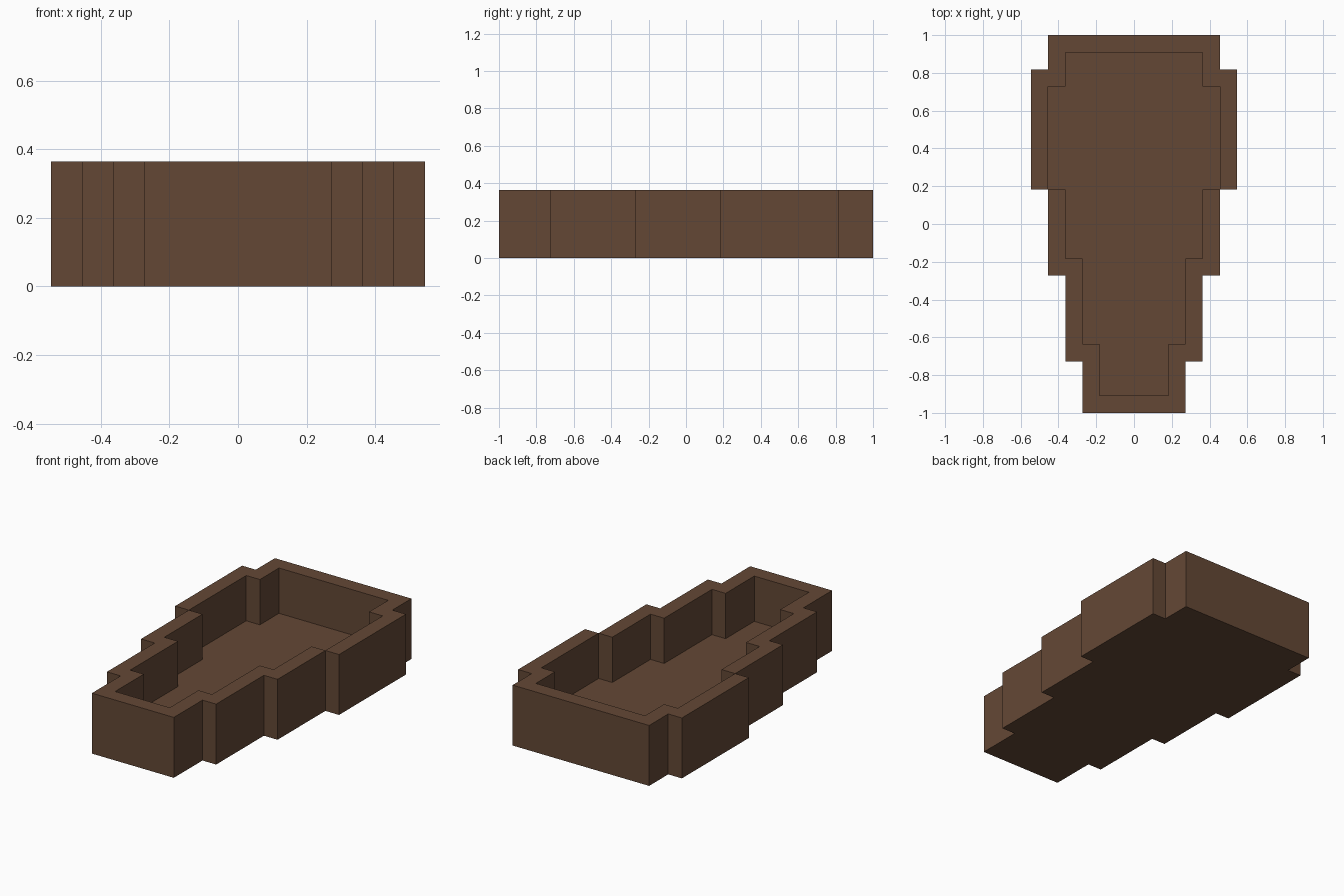
import bpy
import bmesh

cube = bpy.data.objects.get("Cube")
if cube:
    bpy.data.objects.remove(cube, do_unlink=True)

U = 1 / 11            # wall thickness, the module of the stepped plan
HEIGHT, FLOOR = 4 * U, U

# Stepped half outlines in modules, from the front (-y) to the back
OUTER = [(3, -11), (3, -8), (4, -8), (4, -3), (5, -3),
         (5, 2), (6, 2), (6, 9), (5, 9), (5, 11)]
INNER = [(2, -10), (2, -7), (3, -7), (3, -2), (4, -2),
         (4, 2), (5, 2), (5, 8), (4, 8), (4, 10)]


def full_outline(half):
    """Mirror a half outline into a closed counter-clockwise loop."""
    return half + [(-x, y) for x, y in reversed(half)]


def ring(bm, outline, z):
    return [bm.verts.new((x * U, y * U, z)) for x, y in outline]


def bridge(bm, a, b):
    """Join two rings with quads, skipping those with no area."""
    n = len(a)
    for i in range(n):
        j = (i + 1) % n
        quad = (a[i], a[j], b[j], b[i])
        if any(max(v.co[k] for v in quad) - min(v.co[k] for v in quad) > 1e-5
               and k != 0 for k in (1, 2)):
            bm.faces.new(quad)


# Wood colour
wood = bpy.data.materials.new("dark_brown_wood")
wood.use_nodes = True
colour = (0.127, 0.064, 0.036, 1)
wood.diffuse_color = colour
shader = wood.node_tree.nodes["Principled BSDF"]
shader.inputs["Base Color"].default_value = colour
shader.inputs["Roughness"].default_value = 0.9

# Open stepped tray: base, outer walls, rim, inner walls, floor
bm = bmesh.new()
outer, inner = full_outline(OUTER), full_outline(INNER)
base = ring(bm, outer, 0)
rim_out = ring(bm, outer, HEIGHT)
rim_in = ring(bm, inner, HEIGHT)
floor = ring(bm, inner, FLOOR)
bm.faces.new(base[::-1])
bridge(bm, base, rim_out)
bridge(bm, rim_out, rim_in)
bridge(bm, rim_in, floor)
bm.faces.new(floor)

mesh = bpy.data.meshes.new("stepped_tray")
bm.to_mesh(mesh)
bm.free()
mesh.materials.append(wood)
tray = bpy.data.objects.new("stepped_tray", mesh)
bpy.context.collection.objects.link(tray)
